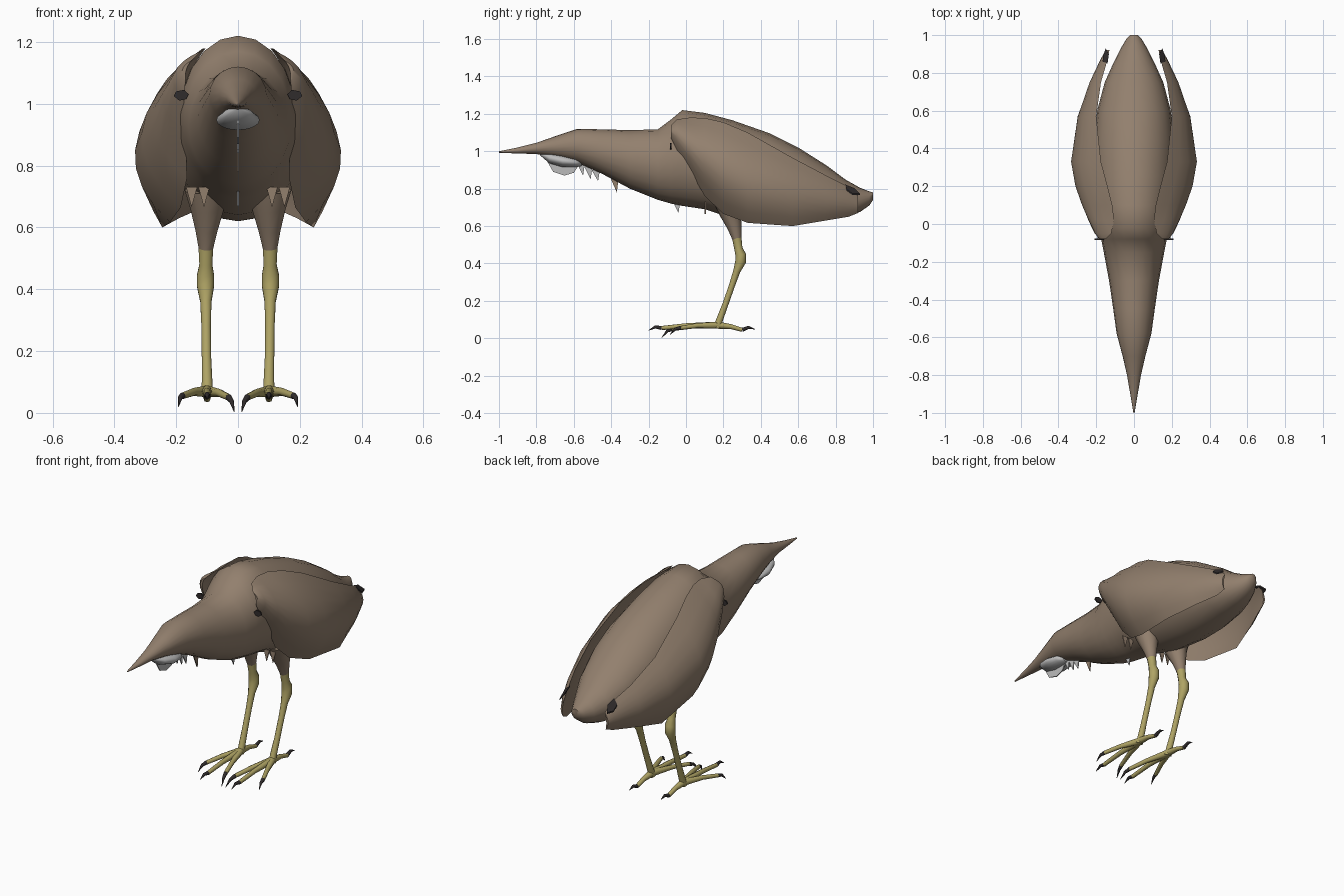
import bpy, bmesh, math
from mathutils import Vector

cube = bpy.data.objects.get("Cube")
if cube:
    bpy.data.objects.remove(cube)


def material(name, rgb):
    m = bpy.data.materials.new(name)
    m.use_nodes = True
    m.diffuse_color = (*rgb, 1)
    bsdf = next(n for n in m.node_tree.nodes if n.type == 'BSDF_PRINCIPLED')
    bsdf.inputs["Base Color"].default_value = (*rgb, 1)
    bsdf.inputs["Roughness"].default_value = 0.8
    return m


BROWN = material("brown plumage", (0.29, 0.215, 0.155))
YELLOW = material("yellow leg skin", (0.43, 0.37, 0.13))
DARK = material("dark claw", (0.03, 0.025, 0.025))
PALE = material("pale down", (0.5, 0.5, 0.5))


def loft(name, rings, mat, angle=50):
    """Skin a list of equal closed rings and cap both ends."""
    bm = bmesh.new()
    rows = [[bm.verts.new(p) for p in r] for r in rings]
    n = len(rows[0])
    for a, b in zip(rows, rows[1:]):
        for i in range(n):
            bm.faces.new((a[i], a[(i + 1) % n], b[(i + 1) % n], b[i]))
    bm.faces.new(rows[0])
    bm.faces.new(rows[-1])
    bmesh.ops.recalc_face_normals(bm, faces=bm.faces)
    me = bpy.data.meshes.new(name)
    bm.to_mesh(me)
    bm.free()
    me.materials.append(mat)
    ob = bpy.data.objects.new(name, me)
    bpy.context.collection.objects.link(ob)
    bpy.ops.object.select_all(action='DESELECT')
    bpy.context.view_layer.objects.active = ob
    ob.select_set(True)
    bpy.ops.object.shade_smooth_by_angle(angle=math.radians(angle))
    return ob


def hull(name, stations, mat, sides=20):
    """Oval sections along y: (y, top, bottom, half width)."""
    rings = []
    for y, top, bot, w in stations:
        c, h = (top + bot) / 2, (top - bot) / 2
        turn = [math.tau * i / sides for i in range(sides)]
        rings.append([(w * math.cos(t), y, c + h * math.sin(t)) for t in turn])
    return loft(name, rings, mat)


def tube(name, path, mat, sides=10):
    """Tapered tube along (x, y, z, radius) points."""
    pts = [Vector(p[:3]) for p in path]
    rings = []
    for i, p in enumerate(pts):
        d = (pts[min(i + 1, len(pts) - 1)] - pts[max(i - 1, 0)]).normalized()
        u = d.cross(Vector((1, 0, 0))).normalized()
        v = d.cross(u)
        turn = [math.tau * k / sides for k in range(sides)]
        rings.append([p + path[i][3] * (u * math.cos(t) + v * math.sin(t)) for t in turn])
    return loft(name, rings, mat)


def plate(name, outline, offset, mat):
    """Thin flat plate: outline extruded by a small offset."""
    o = Vector(offset)
    return loft(name, [[Vector(p) for p in outline], [Vector(p) + o for p in outline]], mat, 20)


# Beak, head, neck, trunk and tail in one skin
hull("body", [
    (-1.0, 1.0, 0.992, 0.003), (-0.9, 1.02, 0.988, 0.02), (-0.8, 1.045, 0.985, 0.037),
    (-0.7, 1.08, 0.968, 0.06), (-0.58, 1.12, 0.938, 0.092), (-0.45, 1.117, 0.88, 0.11),
    (-0.3, 1.113, 0.80, 0.132), (-0.15, 1.117, 0.74, 0.16), (-0.08, 1.17, 0.72, 0.174),
    (-0.02, 1.22, 0.708, 0.185), (0.1, 1.205, 0.69, 0.2), (0.25, 1.165, 0.64, 0.212),
    (0.45, 1.095, 0.62, 0.212), (0.6, 1.02, 0.62, 0.195), (0.75, 0.925, 0.635, 0.155),
    (0.85, 0.85, 0.65, 0.11), (0.93, 0.805, 0.675, 0.07), (0.98, 0.785, 0.71, 0.04),
    (1.0, 0.78, 0.74, 0.02)], BROWN)

# Pale throat tuft with hanging feathers
hull("throat_tuft", [
    (-0.78, 0.99, 0.978, 0.01), (-0.73, 0.99, 0.935, 0.05), (-0.66, 0.98, 0.915, 0.07),
    (-0.59, 0.965, 0.915, 0.06), (-0.56, 0.95, 0.92, 0.03)], PALE)
plate("throat_fringe", [(-0.003, y, z) for y, z in (
    (-0.75, 0.96), (-0.71, 0.89), (-0.65, 0.87), (-0.6, 0.885), (-0.57, 0.93))],
    (0.006, 0, 0), PALE)
for y, top, length, mat in ((-0.56, 0.94, 0.07, PALE), (-0.52, 0.92, 0.07, PALE),
                            (-0.48, 0.9, 0.06, PALE), (-0.38, 0.86, 0.08, BROWN),
                            (-0.05, 0.74, 0.07, PALE)):
    plate("hanging_feather", [(-0.003, y - 0.025, top), (-0.003, y + 0.02, top),
                              (-0.003, y + 0.01, top - length)], (0.006, 0, 0), mat)

# Wing sections: y, then (x, z) of upper edge, outer bulge and lower edge
WING = [
    (-0.08, (0.15, 1.14), (0.18, 1.11), (0.17, 1.07)),
    (-0.05, (0.12, 1.17), (0.205, 1.1), (0.175, 1.01)),
    (0.02, (0.105, 1.18), (0.24, 1.04), (0.17, 0.9)),
    (0.1, (0.115, 1.178), (0.275, 0.98), (0.165, 0.76)),
    (0.2, (0.14, 1.155), (0.31, 0.91), (0.185, 0.665)),
    (0.33, (0.175, 1.10), (0.333, 0.85), (0.22, 0.617)),
    (0.57, (0.2, 0.965), (0.297, 0.79), (0.245, 0.6)),
    (0.75, (0.175, 0.87), (0.235, 0.75), (0.19, 0.63)),
    (0.87, (0.14, 0.81), (0.178, 0.73), (0.145, 0.65)),
    (0.92, (0.13, 0.765), (0.15, 0.715), (0.135, 0.67)),
]


def arc(a, m, b, steps):
    """Quadratic curve from a to b passing through m halfway."""
    a, m, b = Vector(a), Vector(m), Vector(b)
    c = 2 * m - (a + b) / 2
    ts = [i / steps for i in range(steps + 1)]
    return [(1 - t) ** 2 * a + 2 * t * (1 - t) * c + t * t * b for t in ts]


def wing(side, s):
    rings = []
    for y, top, mid, low in WING:
        chord = (top[0] + low[0]) / 2
        inner = (chord + 0.35 * (mid[0] - chord), mid[1])
        section = arc(top, mid, low, 8) + arc(low, inner, top, 8)[1:-1]
        rings.append([(s * p.x, y, p.y) for p in section])
    loft(side + "_wing", rings, BROWN)


def leg(side, s):
    def limb(name, path, mat, sides=10):
        return tube(side + "_" + name, [(s * x, y, z, r) for x, y, z, r in path], mat, sides)

    limb("thigh", [(0.1, 0.23, 0.72, 0.075), (0.1, 0.24, 0.66, 0.056),
                   (0.102, 0.26, 0.59, 0.037), (0.104, 0.272, 0.53, 0.024)], BROWN)
    limb("shank", [(0.104, 0.272, 0.535, 0.025), (0.104, 0.28, 0.48, 0.022),
                   (0.105, 0.293, 0.445, 0.029), (0.105, 0.292, 0.41, 0.029),
                   (0.104, 0.272, 0.36, 0.019), (0.103, 0.245, 0.28, 0.016),
                   (0.102, 0.21, 0.18, 0.016), (0.1, 0.18, 0.1, 0.018),
                   (0.1, 0.165, 0.055, 0.02)], YELLOW)
    # Toes: name, tip of the skin, tip of the claw
    for name, end, claw in (("middle", (0.1, -0.13, 0.055), (0.1, -0.2, 0.042)),
                            ("outer", (0.18, -0.03, 0.055), (0.193, -0.085, 0.02)),
                            ("inner", (0.03, -0.07, 0.05), (0.012, -0.13, 0.003)),
                            ("hind", (0.1, 0.3, 0.045), (0.1, 0.37, 0.048))):
        root, end, claw = Vector((0.1, 0.17, 0.07)), Vector(end), Vector(claw)
        mid = root.lerp(end, 0.55) + Vector((0, 0, 0.006))
        bend = end.lerp(claw, 0.5) + Vector((0, 0, 0.012))
        limb(name + "_toe", [(*root, 0.019), (*mid, 0.013), (*end, 0.011)], YELLOW, 8)
        limb(name + "_claw", [(*end, 0.011), (*bend, 0.008), (*claw, 0.001)], DARK, 8)


for side, s in (("left", 1), ("right", -1)):
    wing(side, s)
    leg(side, s)
    # Dark marks at the shoulder and the wing tip
    plate(side + "_shoulder_mark", [(s * x, -0.085, z) for x, z in (
        (0.16, 1.03), (0.175, 1.045), (0.2, 1.04), (0.208, 1.025), (0.19, 1.01), (0.168, 1.015))],
        (0, 0.008, 0), DARK)
    plate(side + "_wing_tip_mark", [(s * x, y, z) for x, y, z in (
        (0.14, 0.85, 0.815), (0.166, 0.86, 0.79), (0.164, 0.89, 0.765),
        (0.15, 0.93, 0.765), (0.133, 0.9, 0.795))], (0, 0, 0.008), DARK)
    # Small loose feathers at the top of the thigh
    for x in (0.11, 0.15):
        plate(side + "_thigh_feather", [(s * (x - 0.018), 0.1, 0.73), (s * (x + 0.018), 0.1, 0.73),
                                        (s * x, 0.1, 0.665)], (0, 0.006, 0), BROWN)
